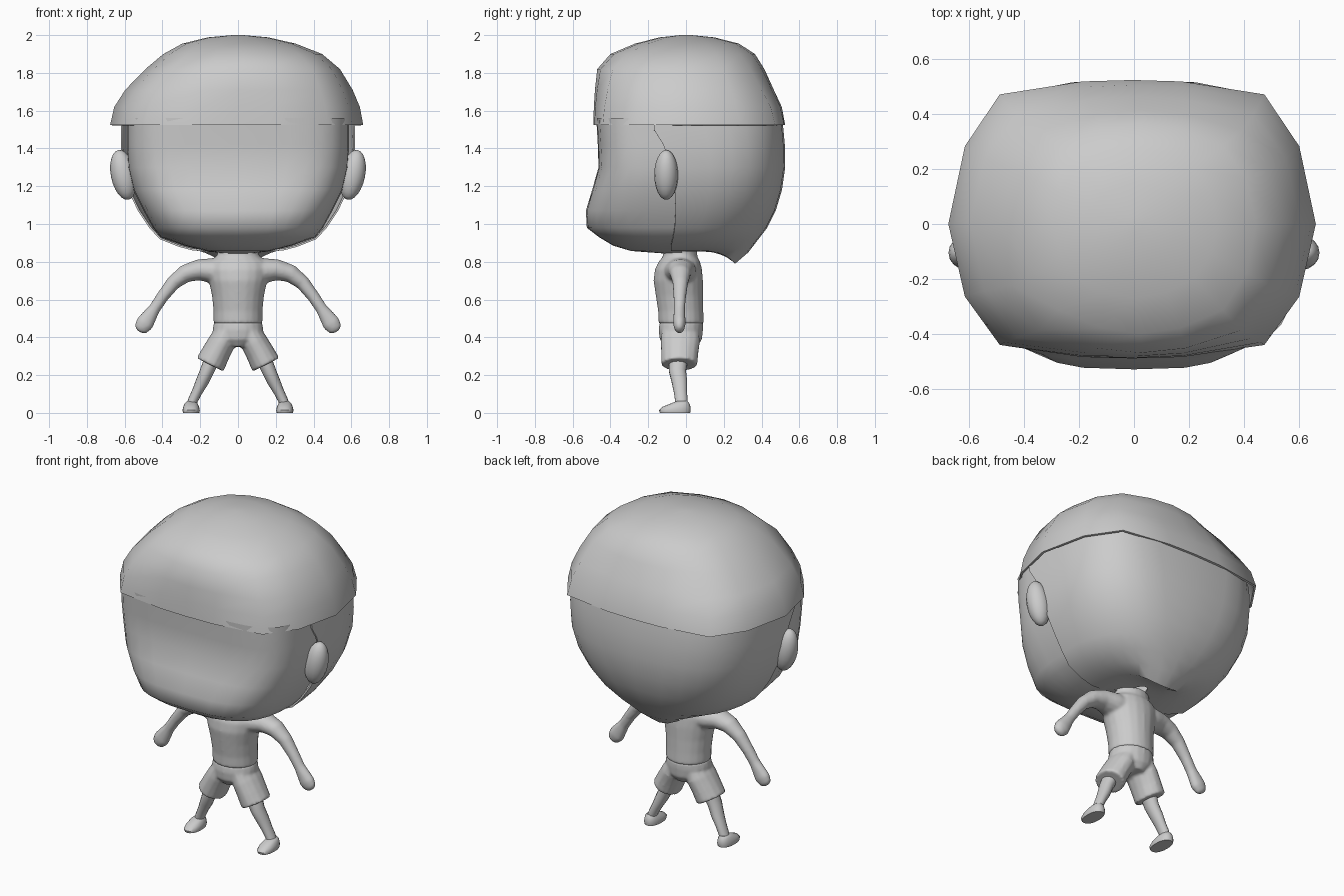
import bpy, bmesh, math
from mathutils import Vector, Matrix

if "Cube" in bpy.data.objects:
    bpy.data.objects.remove(bpy.data.objects["Cube"])

grey = bpy.data.materials.new("plain grey")
grey.diffuse_color = (0.6, 0.6, 0.6, 1)
grey.use_nodes = True
grey.node_tree.nodes["Principled BSDF"].inputs["Base Color"].default_value = grey.diffuse_color


def finish(name, bm, angle=50, thickness=0):
    bmesh.ops.remove_doubles(bm, verts=bm.verts, dist=1e-5)
    bmesh.ops.recalc_face_normals(bm, faces=bm.faces)
    me = bpy.data.meshes.new(name)
    bm.to_mesh(me)
    bm.free()
    ob = bpy.data.objects.new(name, me)
    bpy.context.collection.objects.link(ob)
    me.materials.append(grey)
    bpy.ops.object.select_all(action='DESELECT')
    bpy.context.view_layer.objects.active = ob
    ob.select_set(True)
    if thickness:
        modifier(ob, 'SOLIDIFY', thickness=thickness, offset=-1)
        bpy.ops.object.modifier_apply(modifier="Solidify")
    bpy.ops.object.shade_smooth_by_angle(angle=math.radians(angle))
    return ob


def loft(bm, rings, closed=True, cap_start=False, cap_end=False):
    rows = [[bm.verts.new(p) for p in r] for r in rings]
    n = len(rows[0])
    for a, b in zip(rows, rows[1:]):
        for i in range(n if closed else n - 1):
            j = (i + 1) % n
            bm.faces.new((a[i], a[j], b[j], b[i]))
    if cap_start:
        bm.faces.new(rows[0])
    if cap_end:
        bm.faces.new(rows[-1])


def power(v, e):
    return math.copysign(abs(v) ** e, v)


def oval(z, hx, yf, yb, n=2.0, seg=20):
    """Horizontal rounded ring between y = yf and y = yb."""
    cy, ry = (yf + yb) / 2, (yb - yf) / 2
    return [(hx * power(math.cos(t), 2 / n), cy + ry * power(math.sin(t), 2 / n), z)
            for t in (2 * math.pi * i / seg for i in range(seg))]


def arc(z, hx, cy, end, n, drop=0.0, seg=16):
    """Half ring from +x through y = end to -x."""
    out = []
    for i in range(seg + 1):
        t = math.pi * i / seg
        s = max(0.0, math.sin(t))
        out.append((hx * power(math.cos(t), 2 / n), cy + (end - cy) * s ** (2 / n), z - drop * s ** 5))
    return out


def tube(bm, pts, seg=14):
    """Limb through (x, y, z, radius, depth radius) stations in the xz plane."""
    rings = []
    for i, (x, y, z, r, d) in enumerate(pts):
        a, b = pts[max(i - 1, 0)], pts[min(i + 1, len(pts) - 1)]
        side = Vector((b[2] - a[2], 0, a[0] - b[0])).normalized()
        rings.append([Vector((x, y, z)) + side * r * math.cos(t) + Vector((0, d * math.sin(t), 0))
                      for t in (2 * math.pi * k / seg for k in range(seg))])
    loft(bm, rings, True, True, True)


def flip(pts, s):
    return [(p[0] * s,) + tuple(p[1:]) for p in pts]


def modifier(ob, kind, **settings):
    m = ob.modifiers.new(kind.title(), kind)
    for k, v in settings.items():
        setattr(m, k, v)


# Cap: boxy faceted outline rounding off into a shallow dome
half = [(1, 0), (.91, .54), (.72, .9), (.27, .99), (0, 1)]
outline = half + [(-x, y) for x, y in half[-2::-1]]
outline += [(x, -y) for x, y in outline[-2:0:-1]]


def cap_ring(z, cx, hx, yf, yb, blend):
    ring = []
    for i, (x, y) in enumerate(outline):
        t = 2 * math.pi * i / len(outline)
        x += (math.cos(t) - x) * blend
        y += (math.sin(t) - y) * blend
        ring.append((cx + x * hx, y * (yb if y > 0 else -yf), z))
    return ring


bm = bmesh.new()
cap_rows = [(1.525, -.007, .67, -.49, .525, 0), (1.62, -.005, .65, -.488, .507, .08),
            (1.71, .005, .602, -.482, .465, .2), (1.82, .025, .515, -.47, .415, .4),
            (1.90, .025, .42, -.40, .365, .6), (1.955, .005, .30, -.27, .28, .85),
            (1.988, 0, .16, -.14, .15, 1), (2.0, 0, .03, -.03, .03, 1)]
loft(bm, [cap_ring(*r) for r in cap_rows], True, False, True)
finish("cap", bm, 50, .012)

# Face: front half of the head with a jutting chin
bm = bmesh.new()
face_rows = [(1.56, .588, -.475, 4.2), (1.42, .588, -.467, 4.2), (1.30, .583, -.463, 4),
             (1.18, .555, -.497, 3.7), (1.07, .50, -.53, 3.3), (.98, .45, -.525, 3.2),
             (.93, .41, -.46, 3.1), (.885, .285, -.385, 2.8), (.857, .17, -.29, 2.5),
             (.845, .08, -.13, 2.2)]
loft(bm, [arc(z, hx, -.02, yf, n) for z, hx, yf, n in face_rows], False)
finish("face", bm)

# Hair: back half of the head, dipping to a point at the nape
bm = bmesh.new()
hair_rows = [(1.56, .618, -.17, .508, 3.5, 0), (1.50, .62, -.17, .516, 3.5, 0),
             (1.42, .62, -.12, .523, 3.3, 0), (1.30, .612, -.08, .525, 3.1, 0),
             (1.18, .582, -.06, .508, 2.9, 0), (1.07, .53, -.055, .475, 2.7, 0),
             (.98, .47, -.06, .43, 2.5, 0), (.92, .415, -.07, .38, 2.4, .005),
             (.88, .315, -.08, .33, 2.3, .03), (.86, .24, -.08, .26, 2.2, .07),
             (.855, .15, -.07, .19, 2.2, 0), (.86, .05, -.05, .10, 2.2, 0)]
loft(bm, [arc(*r) for r in hair_rows], False)
finish("hair", bm, 50, .01)

# Ears
for s, side in ((1, "right"), (-1, "left")):
    bm = bmesh.new()
    bmesh.ops.create_uvsphere(bm, u_segments=16, v_segments=12, radius=1)
    bm.transform(Matrix.Translation((.607 * s, -.105, 1.26)) @ Matrix.Rotation(.2 * s, 4, 'Y')
                 @ Matrix.Diagonal((.066, .063, .134, 1)))
    finish(side + "_ear", bm)

# Shirt: torso, neck and arms blended together
bm = bmesh.new()
loft(bm, [oval(*r) for r in ((.472, .13, -.145, .095), (.54, .13, -.148, .092), (.62, .138, -.16, .09),
                             (.70, .155, -.172, .09), (.76, .165, -.165, .085), (.80, .155, -.145, .075),
                             (.825, .118, -.125, .06), (.845, .108, -.12, .06),
                             (.87, .115, -.12, .06))], True, True, True)
arm = [(.06, -.03, .745, .068, .09), (.14, -.03, .753, .067, .085), (.21, -.03, .757, .056, .068),
       (.28, -.03, .737, .048, .055), (.343, -.03, .688, .039, .042), (.40, -.033, .615, .033, .034),
       (.443, -.035, .55, .032, .03), (.47, -.035, .51, .041, .032), (.495, -.035, .472, .049, .034),
       (.516, -.035, .443, .038, .026), (.524, -.035, .43, .017, .012)]
for s in (1, -1):
    tube(bm, flip(arm, s))
shirt = finish("shirt_and_arms", bm)
modifier(shirt, 'REMESH', mode='VOXEL', voxel_size=.009, use_smooth_shade=True)
modifier(shirt, 'SMOOTH', factor=.5, iterations=6)

# Shorts: hips and two flared legs
bm = bmesh.new()
loft(bm, [oval(*r) for r in ((.48, .127, -.14, .09), (.44, .135, -.145, .09), (.39, .125, -.14, .085),
                             (.35, .06, -.11, .06))], True, True, True)
short_leg = [(.06, -.03, .43, .06, .10), (.085, -.03, .375, .072, .105), (.115, -.033, .32, .075, .10),
             (.148, -.035, .255, .08, .096)]
for s in (1, -1):
    tube(bm, flip(short_leg, s))
shorts = finish("shorts", bm)
modifier(shorts, 'REMESH', mode='VOXEL', voxel_size=.009, use_smooth_shade=True)
modifier(shorts, 'SMOOTH', factor=.5, iterations=3)

# Bare legs and flat-soled feet
leg = [(.135, -.04, .29, .042, .05), (.165, -.045, .22, .037, .046), (.19, -.035, .165, .034, .042),
       (.215, -.03, .115, .028, .036), (.237, -.025, .07, .026, .034), (.248, -.025, .04, .026, .032)]
foot = [(0, .043, -.138, .022), (.014, .046, -.143, .025), (.032, .042, -.125, .024),
        (.05, .034, -.08, .018), (.062, .022, -.05, .008)]
for s, side in ((1, "right"), (-1, "left")):
    bm = bmesh.new()
    tube(bm, flip(leg, s))
    finish(side + "_leg", bm)
    bm = bmesh.new()
    loft(bm, [[(x + .248 * s, y, z) for x, y, z in oval(z0, hx, yf, yb, 2.3)]
              for z0, hx, yf, yb in foot], True, True, True)
    finish(side + "_foot", bm)
